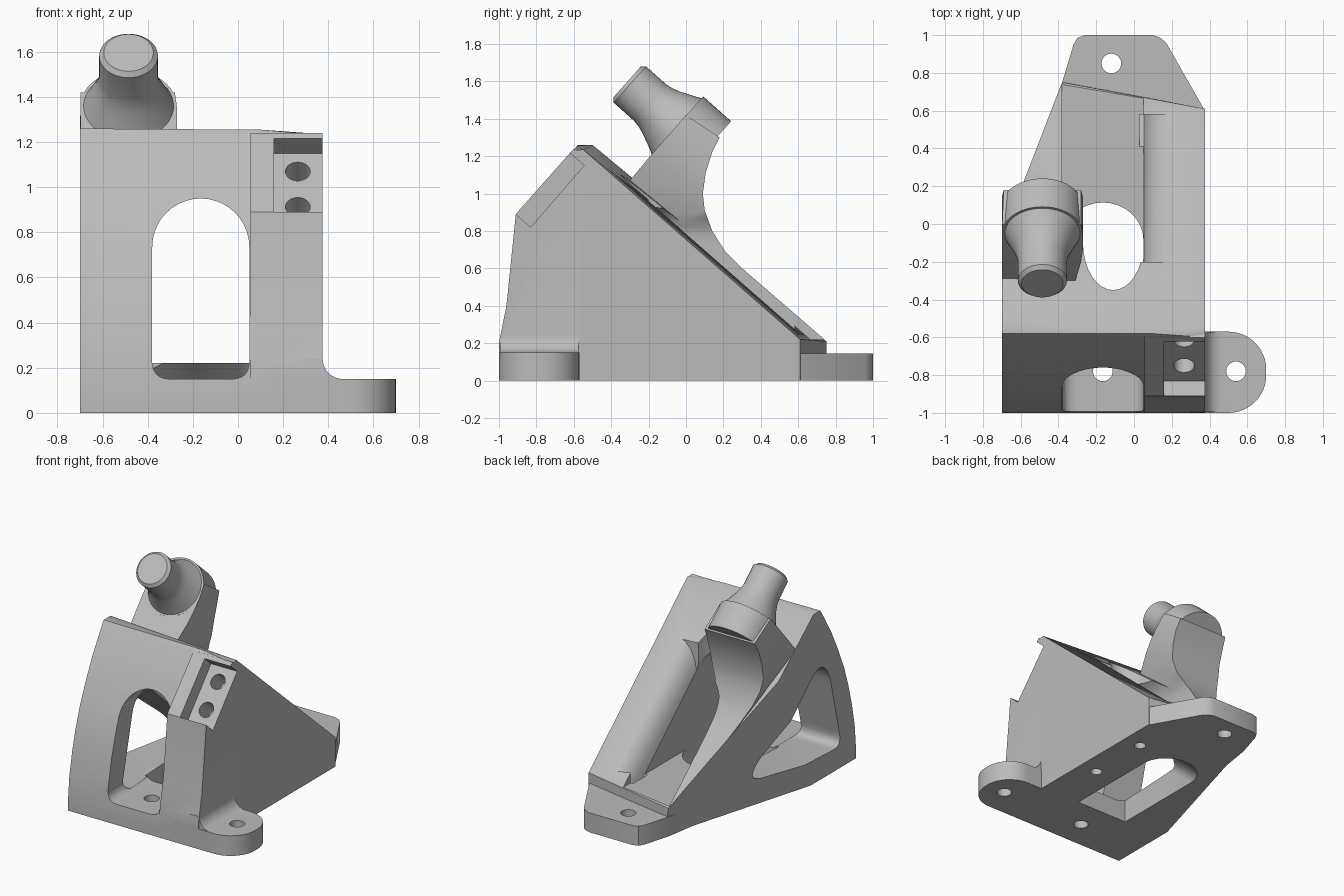
import bpy, bmesh, math
from mathutils import Vector, Matrix

cube = bpy.data.objects.get("Cube")
if cube:
    bpy.data.objects.remove(cube)

grey = bpy.data.materials.new("plain grey")
grey.use_nodes = True
grey.diffuse_color = (0.5, 0.5, 0.5, 1)
grey.node_tree.nodes["Principled BSDF"].inputs["Base Color"].default_value = (0.5, 0.5, 0.5, 1)


def finish(name, bm):
    bmesh.ops.recalc_face_normals(bm, faces=bm.faces)
    mesh = bpy.data.meshes.new(name)
    bm.to_mesh(mesh)
    bm.free()
    mesh.materials.append(grey)
    obj = bpy.data.objects.new(name, mesh)
    bpy.context.collection.objects.link(obj)
    return obj


def hull(name, points):
    bm = bmesh.new()
    for p in points:
        bm.verts.new(p)
    res = bmesh.ops.convex_hull(bm, input=bm.verts)
    loose = [v for v in bm.verts if not v.link_faces]
    bmesh.ops.delete(bm, geom=loose, context='VERTS')
    return finish(name, bm)


def loft(name, rings):
    """Skin closed rings of equal length and cap both ends."""
    bm = bmesh.new()
    rows = [[bm.verts.new(p) for p in ring] for ring in rings]
    n = len(rows[0])
    for a, b in zip(rows, rows[1:]):
        for i in range(n):
            j = (i + 1) % n
            bm.faces.new((a[i], a[j], b[j], b[i]))
    bm.faces.new(rows[0][::-1])
    bm.faces.new(rows[-1])
    return finish(name, bm)


def plate(name, outline, z0, z1):
    return loft(name, [[(x, y, z) for x, y in outline] for z in (z0, z1)])


def across(name, outline, x0, x1):
    return loft(name, [[(x, y, z) for y, z in outline] for x in (x0, x1)])


def along(name, outline, y0, y1):
    return loft(name, [[(x, y, z) for x, z in outline] for y in (y0, y1)])


def arc(cx, cy, rx, ry, start, end, n=12):
    angles = [math.radians(start + (end - start) * i / n) for i in range(n + 1)]
    return [(cx + rx * math.cos(t), cy + ry * math.sin(t)) for t in angles]


def rounded(points, radius, n=6):
    """Round each corner of a polygon with a quadratic curve."""
    out = []
    for i, p in enumerate(points):
        p, a, b = Vector(p), Vector(points[i - 1]), Vector(points[(i + 1) % len(points)])
        s = p + (a - p).normalized() * min(radius, (a - p).length * 0.48)
        e = p + (b - p).normalized() * min(radius, (b - p).length * 0.48)
        for k in range(n + 1):
            t = k / n
            out.append(tuple(s * (1 - t) ** 2 + p * 2 * t * (1 - t) + e * t * t))
    return out


def turned(name, profile, centre, axis, n=48):
    """Rings of (radius, distance) around an axis."""
    rot = Vector(axis).to_track_quat('Z', 'Y')
    rings = []
    for r, d in profile:
        ring = [Vector((x, y, d)) for x, y in arc(0, 0, r, r, 0, 360, n)[:-1]]
        rings.append([Vector(centre) + rot @ v for v in ring])
    return loft(name, rings)


def combine(target, other, operation):
    mod = target.modifiers.new("cut", 'BOOLEAN')
    mod.operation, mod.solver, mod.object = operation, 'EXACT', other
    bpy.context.view_layer.objects.active = target
    bpy.ops.object.modifier_apply(modifier=mod.name)
    bpy.data.objects.remove(other)


LEFT, RIGHT = -0.7, 0.375

# Wedge body with a curved front and a slightly twisted slope
front = [(-1, 0), (-1, 0.08), (-0.985, 0.25), (-0.95, 0.43), (-0.91, 0.58),
         (-0.86, 0.73), (-0.79, 0.89), (-0.71, 1.05), (-0.6, 1.23), (-0.58, 1.26)]
points = [(x, y, z) for x in (LEFT, RIGHT) for y, z in front if z < 1.24 or x < 0]
points += [(0.1, -0.58, 1.255), (LEFT, -0.5, 1.26), (RIGHT, -0.55, 1.235),
           (LEFT, -0.09, 0.92), (LEFT, -0.47, 0), (-0.38, 0.75, 0.21),
           (-0.35, 0.75, 0), (RIGHT, 0.61, 0.22), (RIGHT, 0.61, 0)]
bracket = hull("bracket_body", points)

# Angled block on the front
block = [(-1, 0), (-1, 0.2), (-0.96, 0.4), (-0.91, 0.89), (-0.6, 1.24), (-0.5, 1.19), (-0.5, 0)]
combine(bracket, across("front_block", block, 0.055, RIGHT), 'UNION')

# Rear foot and side ear
foot = [(-0.42, 0.5), (-0.38, 0.75), (-0.32, 0.95), (-0.3, 0.985), (-0.26, 1),
        (0.1, 1), (0.14, 0.985), (0.17, 0.96), (RIGHT, 0.6), (0.3, 0.4)]
combine(bracket, plate("rear_foot", foot, 0, 0.145), 'UNION')
ear = [(0.2, -1)] + arc(0.5, -0.8, 0.2, 0.2, -90, 0) + arc(0.5, -0.77, 0.2, 0.2, 0, 90) + [(0.2, -0.57)]
combine(bracket, plate("side_ear", ear, 0, 0.15), 'UNION')
web = [(0.3, 0.1), (0.3, 0.24)] + arc(0.465, 0.24, 0.09, 0.09, 180, 270, 8) + [(0.465, 0.1)]
combine(bracket, along("ear_fillet", web, -0.995, -0.575), 'UNION')

# Curved arm: front y, z, back y, z, then left and right sides
stations = [(0.0, 1.42, 0.18, 1.30, -0.69, -0.28), (-0.06, 1.35, 0.14, 1.22, -0.7, -0.27),
            (-0.13, 1.27, 0.105, 1.11, -0.7, -0.27), (-0.2, 1.19, 0.09, 1.0, -0.7, -0.28),
            (-0.3, 1.07, 0.10, 0.91, -0.68, -0.31), (-0.25, 0.95, 0.14, 0.8, -0.64, -0.345),
            (-0.12, 0.8, 0.21, 0.69, -0.59, -0.37), (0, 0.62, 0.3, 0.6, -0.555, -0.38),
            (0.55, 0.18, 0.74, 0.22, -0.385, -0.37)]
rings = []
for fy, fz, by, bz, xl, xr in stations:
    fl = max(xl, LEFT) if fz < 1.0 else LEFT + 0.002
    rings.append([(fl, fy, fz), (xr, fy, fz), (xr, by, bz), (xl, by, bz)])
combine(bracket, loft("curved_arm", rings), 'UNION')
axis = (0, -0.747, 0.664)
hub = (-0.485, -0.05, 1.36)
combine(bracket, turned("arm_boss", [(0.213, -0.2), (0.213, 0)], hub, axis), 'UNION')

# Arched tunnel from front to back with a low floor at the front
arch = arc(-0.165, 0.735, 0.215, 0.215, 0, 180, 20)
tunnel = arch + [(-0.38, 0.22), (0.05, 0.22)]
combine(bracket, along("tunnel_cut", tunnel, -1.2, 1.2), 'DIFFERENCE')
low = rounded([(-0.38, 0.15), (0.05, 0.15), (0.05, 0.4), (-0.38, 0.4)], 0.08)
combine(bracket, along("tunnel_floor_cut", low, -1.2, -0.3), 'DIFFERENCE')


# Base opening with a slanted round end
def opening(y):
    return [(-0.38, -0.55), (0.05, -0.55)] + arc(-0.165, y, 0.215, 0.2, 0, 180, 16)


combine(bracket, loft("base_cut", [[(x, y, -0.05) for x, y in opening(0.23)],
                                   [(x, y, 0.3) for x, y in opening(-0.18)]]), 'DIFFERENCE')

# Oval break through the slope and softened trough edge
oval = arc(-0.11, -0.1, 0.16, 0.25, 0, 360, 32)[:-1]
combine(bracket, plate("oval_cut", oval, 0.5, 1.19), 'DIFFERENCE')
soft = [(0.03, 0.2), (0.03, -0.2), (0.052, -0.2), (0.07, -0.12), (0.1, -0.06), (0.14, -0.015), (0.19, 0.01), (0.19, 0.2)]
combine(bracket, loft("trough_edge_cut", [[(x, y, h + z) for x, z in soft]
                                          for y, h in ((-0.2, 0.96), (0.58, 0.27))]), 'DIFFERENCE')

# Window in the tapered side
window = rounded([(-0.83, 0.16), (0.06, 0.2), (0.03, 0.33), (-0.56, 0.86), (-0.68, 0.78)], 0.1)
combine(bracket, across("side_window_cut", window, -0.9, -0.2), 'DIFFERENCE')

# Pocket in the angled block
pocket = [(-0.91, 0.89), (-0.83, 0.82), (-0.545, 1.15), (-0.625, 1.22), (-0.8, 1.3), (-1.1, 1.0)]
combine(bracket, across("pocket_cut", pocket, 0.16, 0.5), 'DIFFERENCE')

# Screw holes
holes = [((-0.12, 0.85, 0), 0.052, 0.4), ((0.54, -0.78, 0), 0.052, 0.4),
         ((-0.165, -0.78, 0), 0.052, 0.25), ((0.23, 0.34, 0), 0.04, 0.12), ((0.23, -0.14, 0), 0.04, 0.12)]
for centre, radius, depth in holes:
    combine(bracket, turned("hole_cut", [(radius, -0.1), (radius, depth)], centre, (0, 0, 1), 24), 'DIFFERENCE')
for y, z in ((-0.75, 0.913), (-0.615, 1.07)):
    combine(bracket, turned("pocket_hole_cut", [(0.055, -0.15), (0.055, 0.05)],
                            (0.265, y, z), (0, -0.757, 0.654), 24), 'DIFFERENCE')

# Pin with a flared root
profile = [(0.19, -0.03), (0.2, 0), (0.185, 0.03), (0.168, 0.07), (0.15, 0.11),
           (0.137, 0.15), (0.13, 0.19), (0.13, 0.335), (0.11, 0.355)]
pin = turned("arm_pin", profile, hub, axis)

for obj in (bracket, pin):
    bpy.ops.object.select_all(action='DESELECT')
    obj.select_set(True)
    bpy.context.view_layer.objects.active = obj
    bpy.ops.object.shade_smooth_by_angle(angle=math.radians(28))
